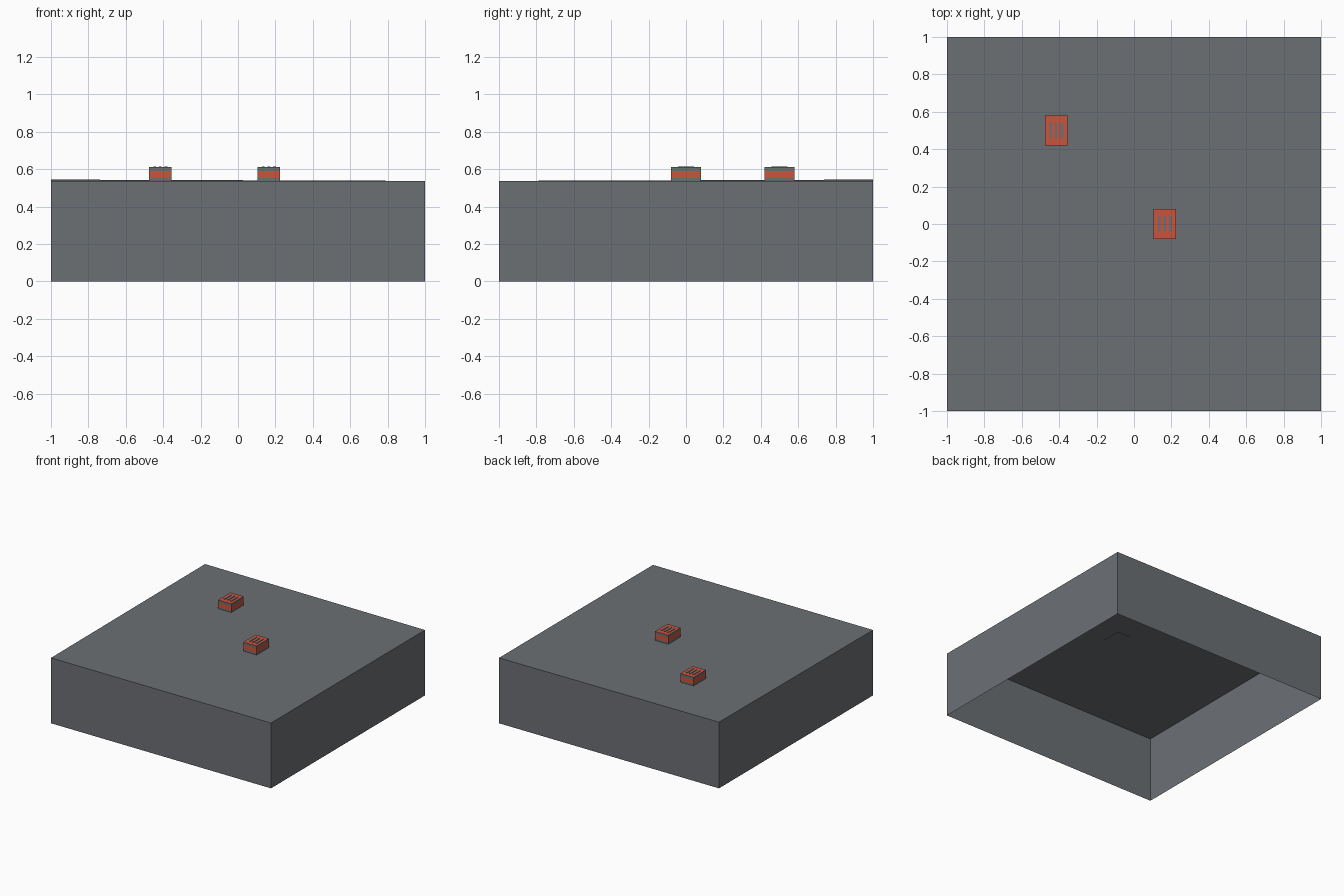
import bpy
import bmesh
from mathutils import Matrix, Vector

if "Cube" in bpy.data.objects:
    bpy.data.objects.remove(bpy.data.objects["Cube"])


def material(name, rgb):
    m = bpy.data.materials.new(name)
    m.use_nodes = True
    m.diffuse_color = (*rgb, 1)
    m.node_tree.nodes["Principled BSDF"].inputs["Base Color"].default_value = (*rgb, 1)
    return m


grey = material("slate grey", (0.15, 0.16, 0.175))
red = material("brick red", (0.60, 0.09, 0.045))


def finish(bm, name, *mats):
    mesh = bpy.data.meshes.new(name)
    bm.to_mesh(mesh)
    bm.free()
    for m in mats:
        mesh.materials.append(m)
    obj = bpy.data.objects.new(name, mesh)
    bpy.context.collection.objects.link(obj)
    return obj


def add_box(bm, lo, hi):
    lo, hi = Vector(lo), Vector(hi)
    place = Matrix.Translation((lo + hi) / 2) @ Matrix.Diagonal((*(hi - lo), 1))
    return bmesh.ops.create_cube(bm, size=1, matrix=place)["verts"]


ROOF = 0.537

# Hollow building shell, open underneath, with one roof corner slightly raised
bm = bmesh.new()
add_box(bm, (-1, -1, 0), (1, 1, ROOF))
bmesh.ops.delete(bm, geom=[f for f in bm.faces if f.normal.z < -0.5], context="FACES")
for v in bm.verts:
    if v.co.z > 0.1 and v.co.x < 0 and v.co.y > 0:
        v.co.z += 0.007
finish(bm, "building_shell", grey)


# Rooftop vents: grey body with a red band, red top and three raised grey slats
def vent(name, x, y):
    w, d, top = 0.06, 0.08, 0.611
    bm = bmesh.new()
    add_box(bm, (x - w, y - d, ROOF - 0.002), (x + w, y + d, top))
    for z in (0.553, 0.59):
        bmesh.ops.bisect_plane(bm, geom=bm.verts[:] + bm.edges[:] + bm.faces[:],
                               plane_co=(0, 0, z), plane_no=(0, 0, 1))
    for f in bm.faces:
        z = f.calc_center_median().z
        f.material_index = int(f.normal.z > 0.5 or 0.553 < z < 0.59)
    finish(bm, name + "_body", grey, red)

    bm = bmesh.new()
    for i in (-1, 0, 1):
        sx = x + i * 0.03
        add_box(bm, (sx - 0.007, y - 0.043, top - 0.002), (sx + 0.007, y + 0.043, top + 0.004))
    finish(bm, name + "_slats", grey)


vent("left_rear_vent", -0.415, 0.5)
vent("centre_vent", 0.165, 0)
